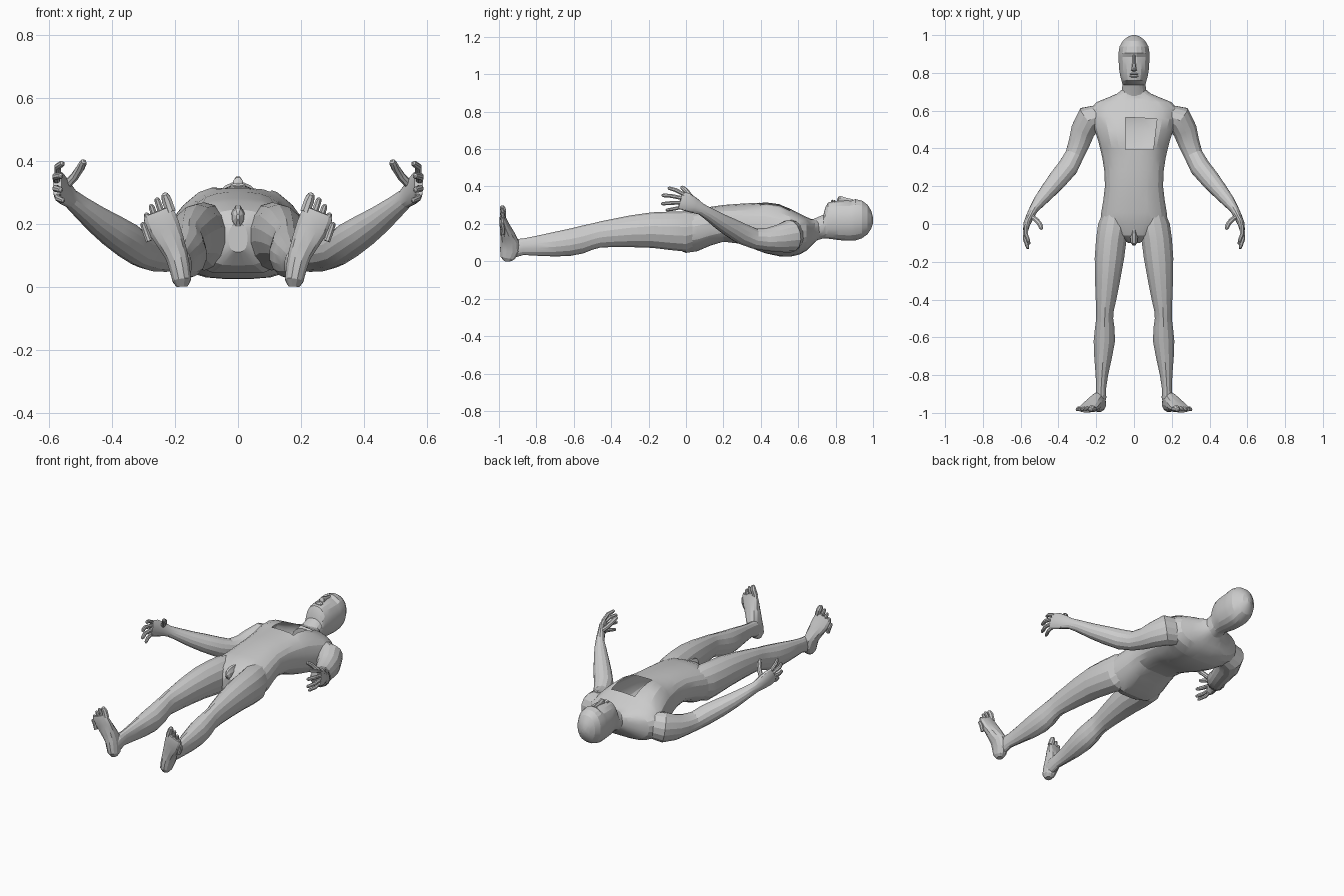
import bpy, bmesh, math
from mathutils import Vector


def ring(center, u, v, ru, rv, n, power=2.0):
    """Superellipse loop around center in the plane u, v."""
    pts = []
    for i in range(n):
        a = 2 * math.pi * (i + 0.5) / n
        c, s = math.cos(a), math.sin(a)
        cu = math.copysign(abs(c) ** (2 / power), c)
        sv = math.copysign(abs(s) ** (2 / power), s)
        pts.append(center + u * (ru * cu) + v * (rv * sv))
    return pts


def skin(name, loops, mirror=False, bumps=(), hole=None, angle=18):
    """Bridge vertex loops into a closed body part."""
    bm = bmesh.new()
    rows = [[bm.verts.new(p) for p in loop] for loop in loops]
    n = len(rows[0])
    for a, b in zip(rows, rows[1:]):
        for i in range(n):
            j = (i + 1) % n
            bm.faces.new((a[i], a[j], b[j], b[i]))
    bm.faces.new(rows[0])
    bm.faces.new(rows[-1])
    bmesh.ops.recalc_face_normals(bm, faces=bm.faces[:])
    # soft swellings and dents: x, y, height, radius x, radius y, side
    for bx, by, h, sx, sy, side in bumps:
        for v in bm.verts:
            if (v.co.z - 0.17) * side > 0.03:
                d = ((v.co.x - bx) / sx) ** 2 + ((v.co.y - by) / sy) ** 2
                v.co.z += h * math.exp(-d)
    # rectangular opening through the upper skin
    if hole:
        x0, x1, y0, y1, z0 = hole
        for co, no in (((x0, y0, 0), (1, 0, 0)), ((x1, y0, 0), (1, -0.12, 0)),
                       ((x0, y0, 0), (0, 1, 0)), ((x0, y1, 0), (0.05, 1, 0))):
            bmesh.ops.bisect_plane(bm, geom=bm.verts[:] + bm.edges[:] + bm.faces[:],
                                   plane_co=co, plane_no=no)
        gone = []
        for f in bm.faces:
            c = f.calc_center_median()
            if (c.z > z0 and c.x > x0 and c.x < x1 + 0.12 * (c.y - y0)
                    and y0 < c.y < y1 - 0.05 * (c.x - x0)):
                gone.append(f)
        bmesh.ops.delete(bm, geom=gone, context='FACES')
    me = bpy.data.meshes.new(name)
    bm.to_mesh(me)
    bm.free()
    ob = bpy.data.objects.new(name, me)
    bpy.context.collection.objects.link(ob)
    bpy.ops.object.select_all(action='DESELECT')
    ob.select_set(True)
    bpy.context.view_layer.objects.active = ob
    bpy.ops.object.shade_smooth_by_angle(angle=math.radians(angle))
    if mirror:
        m = ob.modifiers.new("mirror", 'MIRROR')
        m.use_mirror_merge = False
    return ob


X, Y, Z = Vector((1, 0, 0)), Vector((0, 1, 0)), Vector((0, 0, 1))


def slices(rows, n, power=2.0):
    """Cross-sections along y: (y, centre x, half width, z low, z high)."""
    return [ring(Vector((cx, y, (lo + hi) / 2)), X, Z, hw, (hi - lo) / 2, n, power)
            for y, cx, hw, lo, hi in rows]


def tube(rows, n, ref=Z, power=2.0):
    """Sections square to a path: (x, y, z, side radius, other radius)."""
    pts = [Vector(r[:3]) for r in rows]
    out = []
    for i, r in enumerate(rows):
        t = (pts[min(i + 1, len(pts) - 1)] - pts[max(i - 1, 0)]).normalized()
        u = t.cross(ref).normalized()
        out.append(ring(pts[i], u, u.cross(t), r[3], r[4], n, power))
    return out


def digit(name, points, r):
    """Finger or toe with a rounded tip."""
    p = [Vector(q) for q in points]
    d = (p[-1] - p[-2]).normalized()
    rows = [(*q, r, r) for q in p[:-1]]
    rows += [(*(p[-1] - d * r), r * 0.9, r * 0.9), (*(p[-1] - d * r * 0.3), r * 0.65, r * 0.65),
             (*p[-1], r * 0.2, r * 0.2)]
    ref = Y if name.startswith("toe") else Z
    skin(name, tube(rows, 8, ref), mirror=True)


# torso with chest muscles, buttocks and the opening in the chest
torso = [(-0.10, 0, 0.03, 0.11, 0.20), (-0.06, 0, 0.11, 0.07, 0.245),
         (0.0, 0, 0.18, 0.05, 0.27), (0.06, 0, 0.175, 0.055, 0.282),
         (0.13, 0, 0.163, 0.08, 0.292), (0.20, 0, 0.155, 0.098, 0.302),
         (0.28, 0, 0.158, 0.088, 0.308), (0.345, 0, 0.168, 0.065, 0.312),
         (0.39, 0, 0.178, 0.048, 0.313), (0.43, 0, 0.188, 0.035, 0.312),
         (0.50, 0, 0.21, 0.022, 0.300), (0.56, 0, 0.228, 0.022, 0.280),
         (0.61, 0, 0.23, 0.035, 0.255), (0.645, 0, 0.20, 0.055, 0.238),
         (0.665, 0, 0.15, 0.075, 0.228), (0.69, 0, 0.09, 0.10, 0.225),
         (0.715, 0, 0.06, 0.12, 0.225)]
bumps = []
for s in (-1, 1):
    bumps += [(s * 0.11, 0.47, 0.018, 0.07, 0.07, 1), (s * 0.08, 0.0, -0.012, 0.06, 0.09, -1)]
bumps += [(0, 0.5, -0.006, 0.03, 0.1, 1), (0, 0.35, 0.016, 0.035, 0.28, -1)]
skin("torso", slices(torso, 24, 2.4), bumps=bumps, hole=(-0.046, 0.102, 0.395, 0.565, 0.2))

# groin
skin("groin", slices([(-0.115, 0, 0.006, 0.215, 0.23), (-0.10, 0, 0.018, 0.19, 0.25),
                      (-0.07, 0, 0.022, 0.18, 0.26), (-0.03, 0, 0.012, 0.2, 0.262)], 8))

# head and neck, with eye sockets and brow
head = [(0.65, 0, 0.085, 0.085, 0.215), (0.70, 0, 0.066, 0.112, 0.235),
        (0.735, 0, 0.062, 0.122, 0.25), (0.745, 0, 0.063, 0.122, 0.29),
        (0.76, 0, 0.067, 0.12, 0.316), (0.785, 0, 0.074, 0.117, 0.322),
        (0.82, 0, 0.080, 0.112, 0.324), (0.86, 0, 0.082, 0.109, 0.326),
        (0.885, 0, 0.083, 0.109, 0.329), (0.905, 0, 0.083, 0.110, 0.334),
        (0.94, 0, 0.077, 0.122, 0.326), (0.97, 0, 0.060, 0.143, 0.304),
        (0.99, 0, 0.036, 0.173, 0.272), (1.0, 0, 0.010, 0.205, 0.235)]
skin("head", slices(head, 20, 2.15),
     bumps=[(s * 0.032, 0.882, -0.012, 0.018, 0.014, 1) for s in (-1, 1)])

# nose and lips
skin("nose", slices([(0.808, 0, 0.009, 0.315, 0.333), (0.815, 0, 0.017, 0.31, 0.348),
                     (0.825, 0, 0.014, 0.31, 0.352), (0.855, 0, 0.009, 0.31, 0.341),
                     (0.895, 0, 0.007, 0.31, 0.332)], 8))
for name, y in (("upper_lip", 0.794), ("lower_lip", 0.782)):
    skin(name, slices([(y - 0.007, 0, 0.014, 0.316, 0.323), (y, 0, 0.025, 0.31, 0.331),
                       (y + 0.006, 0, 0.014, 0.316, 0.324)], 8))

# legs
leg = [(0.10, 0.095, 0.055, 0.10, 0.25), (0.0, 0.107, 0.085, 0.052, 0.268),
       (-0.08, 0.120, 0.083, 0.060, 0.266), (-0.18, 0.130, 0.080, 0.072, 0.262),
       (-0.30, 0.140, 0.068, 0.076, 0.245), (-0.40, 0.148, 0.056, 0.076, 0.225),
       (-0.46, 0.154, 0.048, 0.073, 0.213), (-0.50, 0.155, 0.046, 0.062, 0.203),
       (-0.55, 0.155, 0.053, 0.042, 0.192), (-0.62, 0.157, 0.058, 0.029, 0.175),
       (-0.70, 0.163, 0.049, 0.026, 0.158), (-0.80, 0.170, 0.034, 0.030, 0.136),
       (-0.87, 0.174, 0.027, 0.034, 0.122), (-0.92, 0.176, 0.030, 0.018, 0.118),
       (-0.955, 0.178, 0.024, 0.015, 0.10)]
skin("leg", slices(leg, 14), mirror=True)

# feet
foot = [(0.177, -0.953, 0.001, 0.018, 0.02), (0.178, -0.953, 0.02, 0.030, 0.04),
        (0.185, -0.943, 0.06, 0.034, 0.053), (0.195, -0.943, 0.10, 0.037, 0.050),
        (0.212, -0.955, 0.14, 0.044, 0.040), (0.236, -0.971, 0.19, 0.053, 0.026),
        (0.250, -0.980, 0.225, 0.052, 0.018), (0.256, -0.982, 0.24, 0.047, 0.013)]
skin("foot", tube(foot, 12, Y, 2.3), mirror=True)
tips = [(0.234, 0.298, 0.017), (0.259, 0.283, 0.011), (0.277, 0.262, 0.011),
        (0.292, 0.235, 0.011), (0.303, 0.205, 0.011)]
for k, (x, z, r) in enumerate(tips):
    digit("toe_%d" % (k + 1), [(x - 0.021, -0.979, z - 0.06), (x - 0.009, -0.977, z - 0.026),
                               (x, -0.985, z)], r)

# arms running into the palms
arm = [(0.175, 0.575, 0.14, 0.06, 0.08), (0.235, 0.555, 0.135, 0.077, 0.088),
       (0.270, 0.495, 0.122, 0.066, 0.074), (0.290, 0.43, 0.117, 0.058, 0.061),
       (0.315, 0.365, 0.122, 0.051, 0.055), (0.350, 0.30, 0.147, 0.055, 0.057),
       (0.400, 0.24, 0.180, 0.052, 0.052), (0.450, 0.18, 0.215, 0.044, 0.044),
       (0.500, 0.12, 0.255, 0.034, 0.035), (0.530, 0.08, 0.280, 0.024, 0.032),
       (0.548, 0.045, 0.298, 0.022, 0.042), (0.566, 0.005, 0.317, 0.019, 0.050),
       (0.573, -0.03, 0.327, 0.014, 0.046)]
skin("arm", tube(arm, 14), mirror=True)

# fingers and thumb
digit("finger_index", [(0.572, -0.01, 0.357), (0.572, -0.055, 0.381), (0.555, -0.097, 0.393)], 0.011)
digit("finger_middle", [(0.575, -0.02, 0.338), (0.578, -0.080, 0.350), (0.560, -0.130, 0.353)], 0.0115)
digit("finger_ring", [(0.575, -0.02, 0.314), (0.578, -0.080, 0.312), (0.560, -0.133, 0.307)], 0.011)
digit("finger_little", [(0.570, -0.01, 0.292), (0.571, -0.062, 0.281), (0.553, -0.108, 0.273)], 0.010)
digit("thumb", [(0.548, 0.045, 0.320), (0.518, 0.022, 0.350), (0.499, 0.0, 0.378),
                (0.488, -0.028, 0.400)], 0.0135)
